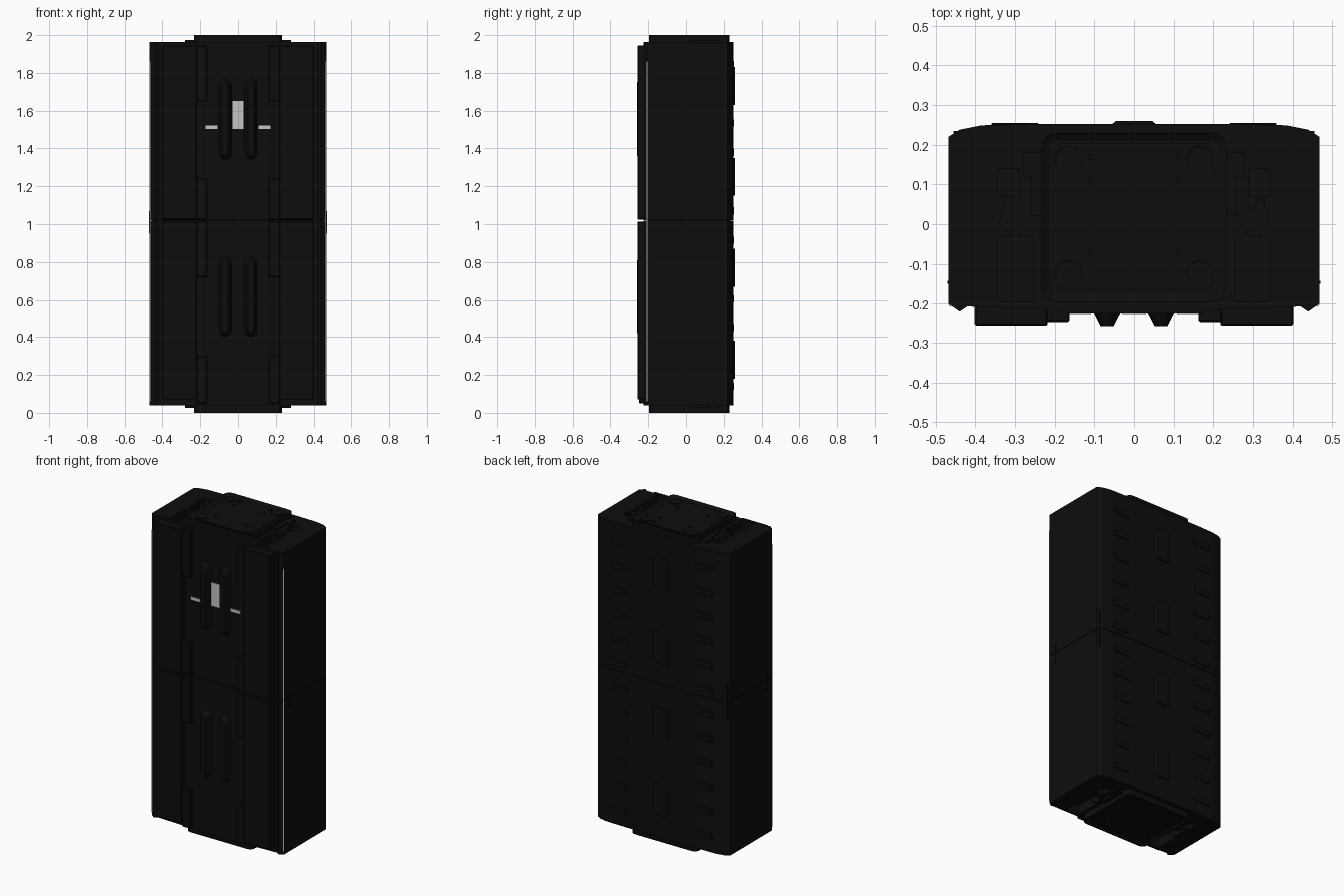
import bpy, bmesh, math
from mathutils import Vector

cube = bpy.data.objects.get("Cube")
if cube:
    bpy.data.objects.remove(cube, do_unlink=True)


def material(name, value):
    m = bpy.data.materials.new(name)
    m.use_nodes = True
    colour = (value, value, value, 1)
    m.diffuse_color = colour
    bsdf = next(n for n in m.node_tree.nodes if n.type == 'BSDF_PRINCIPLED')
    bsdf.inputs["Base Color"].default_value = colour
    return m


BLACK = material("black casing", 0.004)
GREY = material("light grey marking", 0.55)


def finish(name, bm, mat):
    bmesh.ops.recalc_face_normals(bm, faces=bm.faces)
    mesh = bpy.data.meshes.new(name)
    bm.to_mesh(mesh)
    bm.free()
    mesh.materials.append(mat)
    ob = bpy.data.objects.new(name, mesh)
    bpy.context.collection.objects.link(ob)
    return ob


def prism(name, outline, low, high, mat=BLACK, inset=None):
    """Extrude an xy outline in z; inset = (width, depth) sinks the high end."""
    bm = bmesh.new()
    face = bm.faces.new([bm.verts.new((x, y, low)) for x, y in outline])
    new = bmesh.ops.extrude_face_region(bm, geom=[face])["geom"]
    top = [g for g in new if isinstance(g, bmesh.types.BMFace)]
    for v in top[0].verts:
        v.co.z = high
    bmesh.ops.recalc_face_normals(bm, faces=bm.faces)
    if inset:
        width, depth = inset
        bmesh.ops.inset_region(bm, faces=top, thickness=width)
        for v in top[0].verts:
            v.co.z -= math.copysign(depth, high - low)
    return finish(name, bm, mat)


def box(name, x, y, z, mat=BLACK, bevel=0):
    bm = bmesh.new()
    bmesh.ops.create_cube(bm, size=1)
    for v in bm.verts:
        v.co = Vector([sum(r) / 2 + c * (r[1] - r[0]) for r, c in zip((x, y, z), v.co)])
    if bevel:
        bmesh.ops.bevel(bm, geom=bm.edges[:], offset=bevel, segments=1, affect='EDGES')
    return finish(name, bm, mat)


def span(side, a, b):
    return tuple(sorted((side * a, side * b)))


def rounded(x0, x1, y0, y1, r, steps=4):
    pts = []
    for i, (cx, cy) in enumerate([(x1 - r, y1 - r), (x0 + r, y1 - r), (x0 + r, y0 + r), (x1 - r, y0 + r)]):
        for k in range(steps + 1):
            a = math.pi / 2 * (i + k / steps)
            pts.append((cx + r * math.cos(a), cy + r * math.sin(a)))
    return pts


def cut(target, cutter):
    mod = target.modifiers.new("pocket", 'BOOLEAN')
    mod.object = cutter
    mod.operation = 'DIFFERENCE'
    mod.solver = 'EXACT'
    bpy.context.view_layer.objects.active = target
    bpy.ops.object.modifier_apply(modifier=mod.name)
    bpy.data.objects.remove(cutter, do_unlink=True)


# Casing: two stacked halves with a thin seam, closed by an inner core
half = [(0.16, -0.225), (0.22, -0.215), (0.40, -0.208), (0.42, -0.207), (0.44, -0.22),
        (0.468, -0.2), (0.468, 0.22), (0.44, 0.238), (0.385, 0.249), (0.25, 0.252)]
outline = half + [(-x, y) for x, y in reversed(half)]
lower = prism("lower_casing", outline, 0.04, 1.018)
upper = prism("upper_casing", outline, 1.022, 1.963)
box("inner_core", (-0.455, 0.455), (-0.2, 0.235), (0.9, 1.14))

# Pockets sunk in both ends beside the end caps
for side in (-1, 1):
    shapes = [[(0.255, -0.195), (0.345, -0.195), (0.345, -0.03), (0.255, -0.03)],
              [(0.265, 0.0), (0.30, -0.04), (0.34, 0.0), (0.325, 0.07)],
              [(0.29, 0.07), (0.345, 0.07), (0.345, 0.14), (0.29, 0.14)]]
    for shape, depth in zip(shapes, (0.06, 0.03, 0.04)):
        pts = [(side * x, y) for x, y in shape]
        cut(upper, prism("cutter", pts, 1.963 - depth, 2.1))
        cut(lower, prism("cutter", pts, -0.1, 0.04 + depth))

# End caps with a raised rim, discs, small catches and side steps
for label, base, tip in (("top", 1.96, 2.0), ("bottom", 0.042, 0.0)):
    d = math.copysign(1, tip - base)
    prism(label + "_cap", rounded(-0.233, 0.233, -0.195, 0.23, 0.035), base, tip, inset=(0.02, 0.012))
    floor = tip - d * 0.012
    prism(label + "_cap_panel", rounded(-0.2, 0.2, -0.165, 0.205, 0.02), floor - d * 0.005, floor + d * 0.005)
    for side in (-1, 1):
        for y in (-0.125, 0.165):
            ring = [(side * 0.165 + 0.035 * math.cos(math.tau * i / 20),
                     y + 0.035 * math.sin(math.tau * i / 20)) for i in range(20)]
            prism(label + "_cap_disc", ring, floor, floor + d * 0.009, inset=(0.006, 0.003))
        for y in (-0.07, 0.11, 0.17):
            box(label + "_catch", span(side, 0.1, 0.115), (y - 0.008, y + 0.008),
                tuple(sorted((floor, floor + d * 0.01))))
        for y0, y1, x1 in ((0.12, 0.18, 0.28), (0.02, 0.12, 0.26)):
            box(label + "_cap_step", span(side, 0.225, x1), (y0, y1),
                tuple(sorted((base - d * 0.01, base + d * 0.015))))

# Front: outer panels, inner strips, raised ribs
for side in (-1, 1):
    for name, z in (("lower", (0.07, 1.014)), ("upper", (1.024, 1.945))):
        box(name + "_front_panel", span(side, 0.218, 0.402), (-0.258, -0.2), z, bevel=0.004)
    for z in ((0.05, 0.3), (0.72, 1.014), (1.024, 1.24), (1.65, 1.945)):
        box("front_strip", span(side, 0.163, 0.222), (-0.248, -0.2), z, bevel=0.004)
    for z0, z1 in ((0.40, 0.83), (1.34, 1.77)):
        rib = prism("front_rib", rounded(-0.036, 0.036, z0, z1, 0.034), 0.22, 0.259)
        # Taper the raised face, then turn the rib to face forwards
        for v in rib.data.vertices:
            x, z, depth = v.co
            if depth > 0.24:
                x *= 0.45
                z += 0.02 if z < (z0 + z1) / 2 else -0.02
            v.co = (x + side * 0.068, -depth, z)
        rib.data.flip_normals()
    box("front_mark", span(side, 0.108, 0.173), (-0.229, -0.222), (1.503, 1.522), GREY)
    # Slim light line down each front corner
    a, b = Vector((0.460, -0.2058)), Vector((0.466, -0.2015))
    n = Vector((0.002, -0.0028))
    prism("corner_line", [(side * p.x, p.y) for p in (a, b, b + n, a + n)], 0.06, 1.86, GREY)
    box("side_latch", span(side, 0.46, 0.471), (-0.15, -0.142), (0.95, 1.07))
box("centre_mark", (-0.03, 0.03), (-0.229, -0.222), (1.503, 1.652), GREY)

# Back: centre pads and rows of low slats
for z in (0.28, 0.77, 1.25, 1.73):
    pad = prism("back_pad", rounded(-0.07, 0.07, z - 0.1, z + 0.1, 0.02), 0.24, 0.26)
    for v in pad.data.vertices:
        x, up, depth = v.co
        v.co = (x * (0.65 if depth > 0.25 else 1), depth, up)
    pad.data.flip_normals()
for row in range(12):
    z = 0.14 + row * 0.155
    for x in (-0.3, 0.3):
        box("back_slat", (x - 0.06, x + 0.06), (0.24, 0.255), (z - 0.02, z + 0.02), bevel=0.003)
